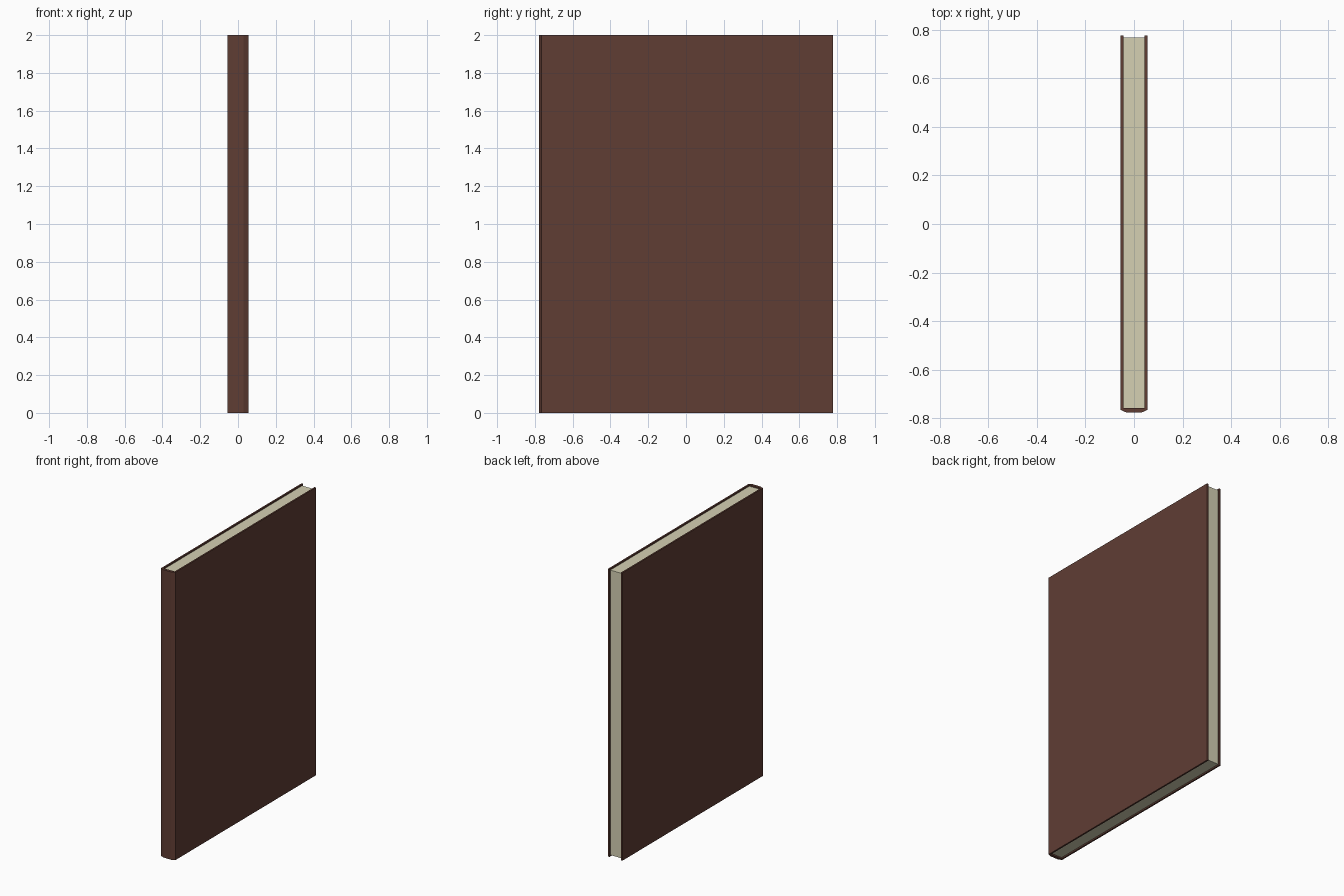
import bpy, bmesh

if "Cube" in bpy.data.objects:
    bpy.data.objects.remove(bpy.data.objects["Cube"])

def material(name, color):
    m = bpy.data.materials.new(name)
    m.diffuse_color = (*color, 1)
    m.use_nodes = True
    m.node_tree.nodes["Principled BSDF"].inputs["Base Color"].default_value = m.diffuse_color
    return m

def extrude_profile(name, pts, z0, z1, mat):
    bm = bmesh.new()
    face = bm.faces.new([bm.verts.new((x, y, z0)) for x, y in pts])
    geo = bmesh.ops.extrude_face_region(bm, geom=[face])["geom"]
    top = [g for g in geo if isinstance(g, bmesh.types.BMVert)]
    bmesh.ops.translate(bm, verts=top, vec=(0, 0, z1 - z0))
    bmesh.ops.recalc_face_normals(bm, faces=bm.faces)
    mesh = bpy.data.meshes.new(name)
    bm.to_mesh(mesh)
    bm.free()
    mesh.materials.append(mat)
    ob = bpy.data.objects.new(name, mesh)
    bpy.context.collection.objects.link(ob)
    return ob

leather = material("brown_cover", (0.115, 0.047, 0.034))
paper = material("cream_paper", (0.66, 0.63, 0.45))

# Cover: U-shaped section with a slightly rounded spine
half = [(0.03, -0.773), (0.055, -0.766), (0.055, 0.777),
        (0.044, 0.777), (0.044, -0.758)]
outline = half + [(-x, y) for x, y in reversed(half)]
extrude_profile("book_cover", outline, 0, 2, leather).data
bpy.data.objects["book_cover"].data.vertices[0].co.y = -0.777
mesh = bpy.data.objects["book_cover"].data
for v in mesh.vertices:
    if abs(abs(v.co.x) - 0.03) < 1e-4:
        v.co.y = -0.777

# Page block, set slightly inside the cover edges
pages = [(-0.0445, -0.7585), (0.0445, -0.7585), (0.0445, 0.768), (-0.0445, 0.768)]
extrude_profile("page_block", pages, 0.01, 1.99, paper)
